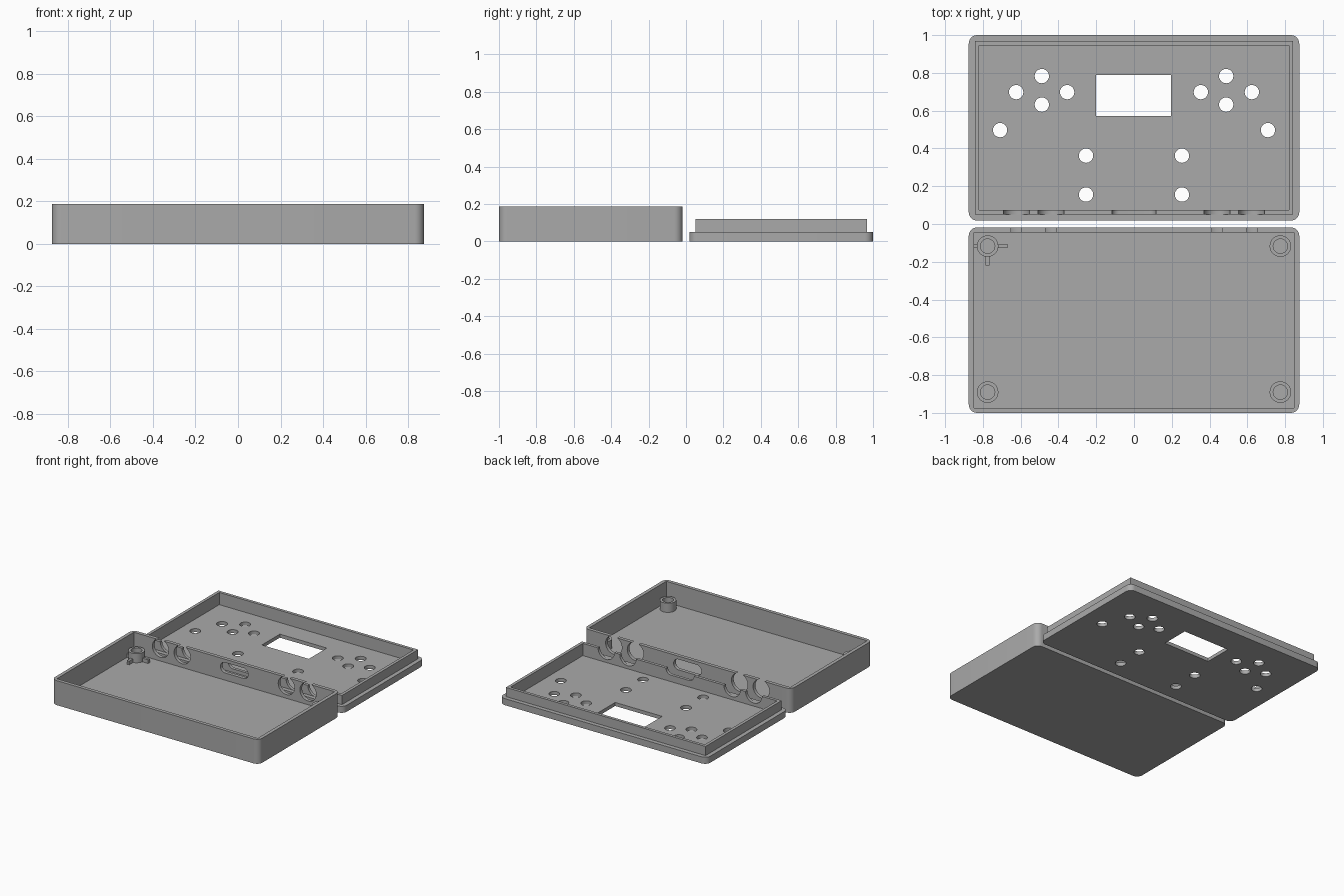
import bpy, bmesh, math

cube = bpy.data.objects.get("Cube")
if cube:
    bpy.data.objects.remove(cube, do_unlink=True)

grey = bpy.data.materials.new("plain grey")
grey.use_nodes = True
colour = (0.4, 0.4, 0.4, 1)
grey.diffuse_color = colour
grey.node_tree.nodes["Principled BSDF"].inputs["Base Color"].default_value = colour

HALF_X, NEAR, FAR = 0.875, 0.018, 1.0
WALL, FLOOR = 0.027, 0.027
BOX_TOP, PLATE_TOP, LIP_TOP = 0.187, 0.05, 0.12


def outline(x0, x1, y0, y1, r=0, steps=8):
    """Rectangle outline, with rounded corners when r is given."""
    if r == 0:
        return [(x0, y0), (x1, y0), (x1, y1), (x0, y1)]
    centres = [(x1 - r, y1 - r), (x0 + r, y1 - r), (x0 + r, y0 + r), (x1 - r, y0 + r)]
    return [(cx + r * math.cos((q + i / steps) * math.pi / 2),
             cy + r * math.sin((q + i / steps) * math.pi / 2))
            for q, (cx, cy) in enumerate(centres) for i in range(steps + 1)]


def circle(cx, cy, r, n=32):
    return [(cx + r * math.cos(i * math.tau / n), cy + r * math.sin(i * math.tau / n))
            for i in range(n)]


def solid(name, outlines, lo, hi, axis="z"):
    """Extrude outlines from lo to hi along z (x, y points) or y (x, z points)."""
    bm = bmesh.new()
    for pts in outlines:
        place = (lambda p, h: (p[0], p[1], h)) if axis == "z" else (lambda p, h: (p[0], h, p[1]))
        a = [bm.verts.new(place(p, lo)) for p in pts]
        b = [bm.verts.new(place(p, hi)) for p in pts]
        bm.faces.new(a[::-1])
        bm.faces.new(b)
        for i in range(len(a)):
            j = (i + 1) % len(a)
            bm.faces.new((a[i], a[j], b[j], b[i]))
    bmesh.ops.recalc_face_normals(bm, faces=bm.faces)
    mesh = bpy.data.meshes.new(name)
    bm.to_mesh(mesh)
    bm.free()
    mesh.materials.append(grey)
    obj = bpy.data.objects.new(name, mesh)
    bpy.context.collection.objects.link(obj)
    return obj


def combine(obj, other, operation="DIFFERENCE"):
    """Apply a boolean and discard the helper."""
    other.hide_render = True
    mod = obj.modifiers.new("boolean", "BOOLEAN")
    mod.operation, mod.solver, mod.object = operation, "EXACT", other
    bpy.context.view_layer.objects.active = obj
    bpy.ops.object.modifier_apply(modifier=mod.name)
    bpy.data.objects.remove(other, do_unlink=True)


def smooth(obj):
    bpy.ops.object.select_all(action="DESELECT")
    obj.select_set(True)
    bpy.context.view_layer.objects.active = obj
    bpy.ops.object.shade_smooth_by_angle(angle=math.radians(30))


def port_shapes(z):
    """Four round ports and a central slot, centred at height z."""
    ports = [circle(s * x, z, 0.069) for s in (-1, 1) for x in (0.44, 0.623)]
    return ports + [outline(-0.117, 0.117, z - 0.042, z + 0.038, 0.039)]


# Open box
box = solid("box_shell", [outline(-HALF_X, HALF_X, -FAR, -NEAR, 0.045)], 0, BOX_TOP)
inner_x = HALF_X - WALL
combine(box, solid("cavity", [outline(-inner_x, inner_x, -FAR + WALL, -NEAR - WALL)], FLOOR, 0.3))
combine(box, solid("ports", port_shapes(0.124), -0.08, 0.05, "y"))
smooth(box)

# Hollow screw posts in the box corners
for side, sx in (("right", -1), ("left", 1)):
    for end, y in (("back", -0.117), ("front", -0.89)):
        post = solid(f"screw_post_{end}_{side}", [circle(sx * 0.775, y, 0.057)], FLOOR - 0.005, 0.097)
        combine(post, solid("bore", [circle(sx * 0.775, y, 0.038)], FLOOR + 0.001, 0.2))
        smooth(post)

# Low ribs around one post
px, py, w = -0.775, -0.117, 0.01
solid("post_rib_wall", [outline(-0.85, px - 0.05, py - w, py + w)], FLOOR - 0.005, 0.055)
solid("post_rib_inner", [outline(px + 0.05, -0.67, py - w, py + w)], FLOOR - 0.005, 0.055)
solid("post_rib_front", [outline(px - w, px + w, -0.22, py - 0.05)], FLOOR - 0.005, 0.055)

# Lid: plate with a raised lip, hollowed out
lid = solid("lid", [outline(-HALF_X, HALF_X, NEAR, FAR, 0.045)], 0, PLATE_TOP)
a, b = 0.032, 0.055
combine(lid, solid("lip", [outline(-HALF_X + a, HALF_X - a, NEAR + a, FAR - a)], 0.03, LIP_TOP), "UNION")
combine(lid, solid("recess", [outline(-HALF_X + b, HALF_X - b, NEAR + b, FAR - b)], FLOOR, 0.3))

# Lip notches that match the box ports
combine(lid, solid("notches", port_shapes(BOX_TOP + PLATE_TOP - 0.118), 0.03, 0.1, "y"))

# Button holes and screen window through the lid
half = [(0.488, 0.783), (0.624, 0.698), (0.354, 0.698), (0.488, 0.632),
        (0.709, 0.497), (0.254, 0.362), (0.254, 0.156)]
holes = [circle(s * x, y, 0.038) for s in (-1, 1) for x, y in half]
holes.append(outline(-0.2, 0.197, 0.573, 0.79))
combine(lid, solid("openings", holes, -0.1, 0.2))
smooth(lid)
